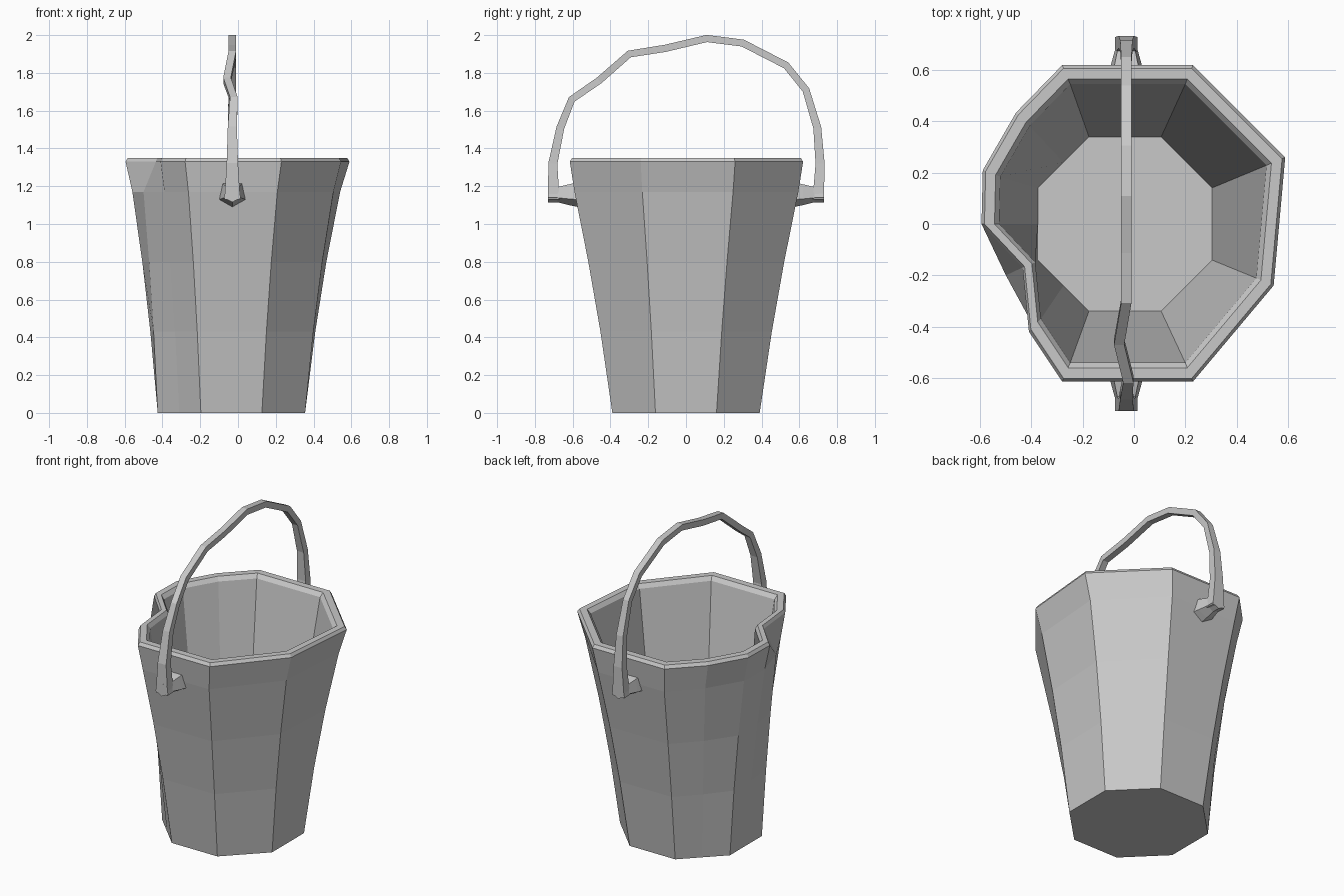
import bpy
import bmesh
import math
from mathutils import Vector

cube = bpy.data.objects.get("Cube")
if cube:
    bpy.data.objects.remove(cube)

grey = bpy.data.materials.new("plain_grey")
grey.use_nodes = True
colour = (0.58, 0.58, 0.58, 1)
grey.diffuse_color = colour
grey.node_tree.nodes["Principled BSDF"].inputs["Base Color"].default_value = colour


def loft(name, rings, closed_ends=True):
    """Skin a list of equal-length rings of points into a flat-shaded object."""
    bm = bmesh.new()
    loops = [[bm.verts.new(p) for p in ring] for ring in rings]
    for a, b in zip(loops, loops[1:]):
        for i in range(len(a)):
            j = (i + 1) % len(a)
            bm.faces.new((a[i], a[j], b[j], b[i]))
    if closed_ends:
        bm.faces.new(loops[0])
        bm.faces.new(loops[-1])
    bmesh.ops.recalc_face_normals(bm, faces=bm.faces)
    mesh = bpy.data.meshes.new(name)
    bm.to_mesh(mesh)
    bm.free()
    mesh.materials.append(grey)
    obj = bpy.data.objects.new(name, mesh)
    bpy.context.collection.objects.link(obj)
    return obj


CX = -0.035


def base_ring(half):
    """Octagon with extra mid-edge points on the three left-hand spans."""
    r = half / math.cos(math.pi / 8)
    pts = []
    for k in range(8):
        a = math.radians(112.5 - 45 * k)
        pts.append(Vector((CX + r * math.cos(a), r * math.sin(a))))
    ring = []
    for k, p in enumerate(pts):
        ring.append(p)
        if k >= 5:
            ring.append((p + pts[(k + 1) % 8]) / 2)
    return ring


def at(ring, z):
    return [(p[0], p[1], z) for p in ring]


def scaled(ring, s):
    return [(-0.02 + (p[0] + 0.02) * s, p[1] * s) for p in ring]


# Bucket: battered rim outline with a dent on one side
rim = [(-0.28, 0.62), (0.23, 0.62), (0.59, 0.26), (0.545, -0.24),
       (0.23, -0.615), (-0.28, -0.615), (-0.41, -0.42), (-0.435, -0.17),
       (-0.595, 0.0), (-0.59, 0.21), (-0.46, 0.435)]
DENT = 7
wall_top = list(rim)
wall_top[DENT] = (-0.52, -0.205)

foot = base_ring(0.39)
rings = [at(foot, 0)]
for z, tx, ty in ((0.43, 0.23, 0.28), (0.8, 0.48, 0.565), (1.17, 0.79, 0.89)):
    rings.append([(p[0] + (q[0] - p[0]) * tx, p[1] + (q[1] - p[1]) * ty, z)
                  for p, q in zip(foot, wall_top)])
rings += [at(rim, 1.33),
          at(scaled(rim, 0.98), 1.35),
          at(scaled(rim, 0.912), 1.35),
          at(scaled(rim, 0.88), 1.325),
          at(base_ring(0.34), 0.05)]
loft("bucket", rings)

# Lugs: flared pegs on the front and back walls
HX = -0.03
peg = [(-0.042, 0.05), (0.042, 0.05), (0.055, -0.02), (0, -0.05), (-0.055, -0.02)]
for name, side in (("front_lug", -1), ("back_lug", 1)):
    loft(name, [[(HX + x * s, side * y, 1.155 + z * s) for x, z in peg]
                for y, s in ((0.56, 1.35), (0.62, 1.1), (0.68, 0.8), (0.73, 0.8))])

# Bail handle: bent bar, as y, z, sideways shift, half width
path = [(-0.70, 1.13, 0, 0.042), (-0.705, 1.32, 0, 0.03), (-0.665, 1.51, 0, 0.024),
        (-0.605, 1.66, 0.008, 0.02), (-0.46, 1.76, -0.028, 0.02),
        (-0.30, 1.90, 0, 0.02), (-0.11, 1.93, 0, 0.02), (0.11, 1.982, 0, 0.02),
        (0.30, 1.958, 0, 0.02), (0.53, 1.84, 0, 0.02), (0.635, 1.71, 0, 0.02),
        (0.695, 1.51, 0, 0.024), (0.71, 1.32, 0, 0.03), (0.70, 1.13, 0, 0.042)]
bars = []
for i, (y, z, dx, w) in enumerate(path):
    a, b = path[max(i - 1, 0)], path[min(i + 1, len(path) - 1)]
    tangent = Vector((b[0] - a[0], b[1] - a[1])).normalized()
    n = Vector((-tangent.y, tangent.x)) * (0.019 + (w - 0.02) * 0.5)
    bars.append([(HX + dx + sx * w, y + n.x * sn, z + n.y * sn)
                 for sx, sn in ((-1, -1), (1, -1), (1, 1), (-1, 1))])
loft("bail_handle", bars)
